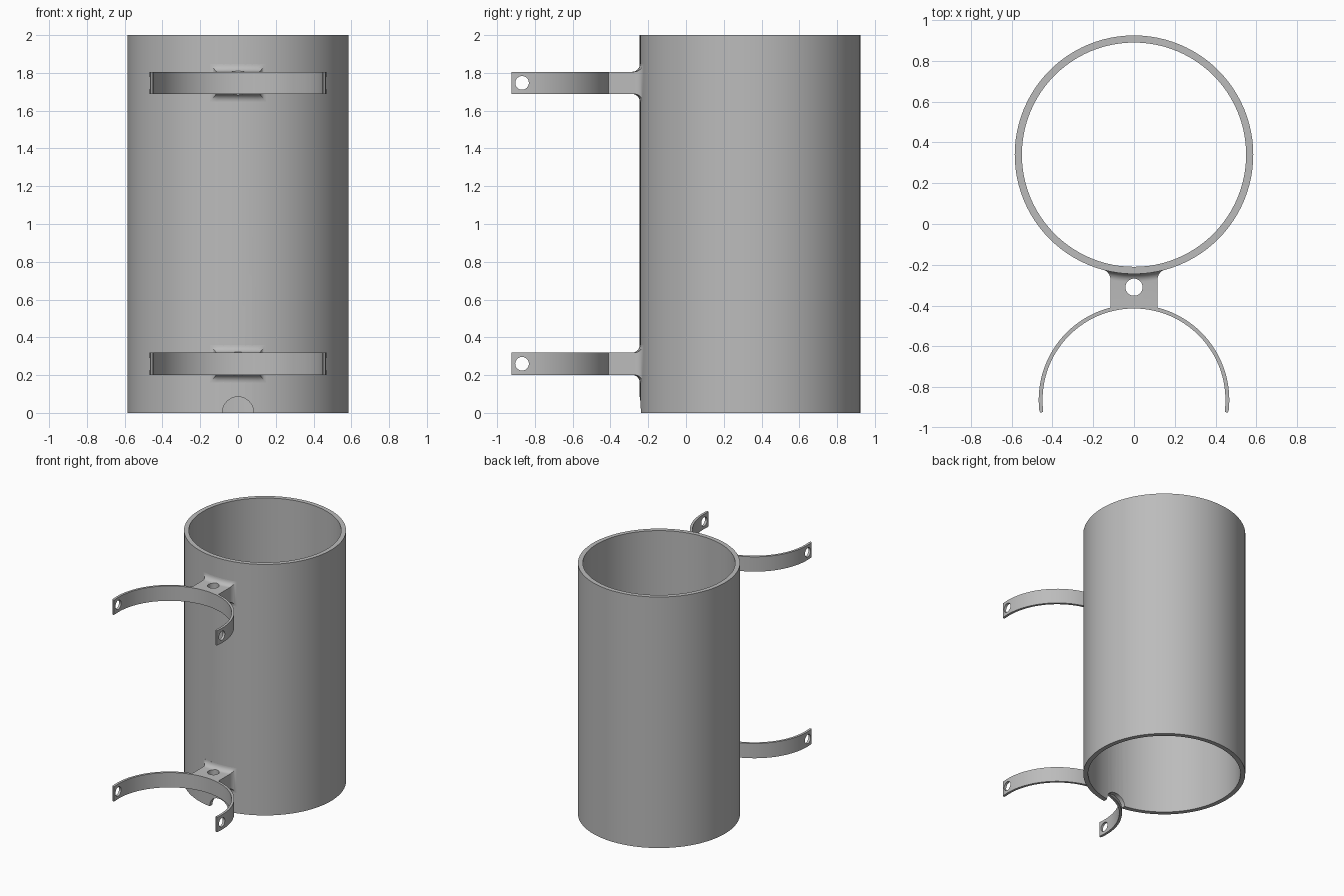
import bpy
import bmesh
from math import sin, cos, pi, sqrt, radians
from mathutils import Matrix, Vector

cube = bpy.data.objects.get("Cube")
if cube:
    bpy.data.objects.remove(cube, do_unlink=True)

TUBE_Y, TUBE_R, TUBE_IN = 0.34, 0.585, 0.55
CLIP_Y, CLIP_R, CLIP_T = -0.863, 0.458, 0.0095   # arc centre, mid radius, half thickness
CLIP_HALF = 0.059                                # half height of the clip band
LEVELS = {"lower": 0.26, "upper": 1.747}

grey = bpy.data.materials.new("plain grey")
grey.use_nodes = True
colour = (0.50, 0.50, 0.50, 1)
grey.diffuse_color = colour
grey.node_tree.nodes["Principled BSDF"].inputs["Base Color"].default_value = colour


def make_object(name, bm):
    bmesh.ops.recalc_face_normals(bm, faces=bm.faces)
    mesh = bpy.data.meshes.new(name)
    bm.to_mesh(mesh)
    bm.free()
    obj = bpy.data.objects.new(name, mesh)
    bpy.context.collection.objects.link(obj)
    mesh.materials.append(grey)
    return obj


def drill(obj, centre, radius, length, axis):
    """Cut a round hole through obj along the given axis."""
    bm = bmesh.new()
    turn = Vector((0, 0, 1)).rotation_difference(Vector(axis)).to_matrix().to_4x4()
    bmesh.ops.create_cone(bm, cap_ends=True, segments=40, radius1=radius, radius2=radius,
                          depth=length, matrix=Matrix.Translation(centre) @ turn)
    cutter = make_object("hole_cutter", bm)
    cutter.hide_render = True
    mod = obj.modifiers.new("hole", "BOOLEAN")
    mod.operation, mod.solver, mod.object = "DIFFERENCE", "EXACT", cutter
    graph = bpy.context.evaluated_depsgraph_get()
    old = obj.data
    obj.data = bpy.data.meshes.new_from_object(obj.evaluated_get(graph))
    obj.modifiers.clear()
    bpy.data.meshes.remove(old)
    bpy.data.objects.remove(cutter, do_unlink=True)


def smooth(obj):
    bpy.ops.object.select_all(action="DESELECT")
    obj.select_set(True)
    bpy.context.view_layer.objects.active = obj
    bpy.ops.object.shade_smooth_by_angle(angle=radians(30))


def build_tube():
    bm = bmesh.new()
    section = [(TUBE_R, 0), (TUBE_R, 2), (TUBE_IN, 2), (TUBE_IN, 0)]
    verts = [bm.verts.new((r, TUBE_Y, z)) for r, z in section]
    edges = [bm.edges.new((verts[i], verts[(i + 1) % 4])) for i in range(4)]
    bmesh.ops.spin(bm, geom=verts + edges, cent=(0, TUBE_Y, 0), axis=(0, 0, 1),
                   angle=2 * pi, steps=96, use_merge=True)
    bmesh.ops.remove_doubles(bm, verts=bm.verts, dist=0.0001)
    tube = make_object("tube", bm)
    # drain notch at the foot of the front wall
    drill(tube, (0, TUBE_Y - TUBE_R, 0.003), 0.082, 0.3, (0, 1, 0))
    smooth(tube)


def build_clip(name, z):
    """Thin half-ring band with rounded ends and a bolt hole in each end."""
    start, steps = radians(-6.6), 64
    angles = [start + (pi - 2 * start) * i / steps for i in range(steps + 1)]

    def at(radius, a):
        return Vector((radius * cos(a), CLIP_Y + radius * sin(a), z - CLIP_HALF))

    def end_cap(a, sign):
        out = Vector((cos(a), sin(a), 0))
        along = Vector((-sin(a), cos(a), 0)) * sign
        return [at(CLIP_R, a) + (out * cos(t) + along * sin(t)) * CLIP_T
                for t in (pi / 4, pi / 2, 3 * pi / 4)]

    outline = [at(CLIP_R + CLIP_T, a) for a in angles] + end_cap(angles[-1], 1)
    outline += [at(CLIP_R - CLIP_T, a) for a in reversed(angles)]
    outline += reversed(end_cap(angles[0], -1))
    bm = bmesh.new()
    face = bm.faces.new([bm.verts.new(p) for p in outline])
    top = bmesh.ops.extrude_face_region(bm, geom=[face])["geom"]
    bmesh.ops.translate(bm, vec=(0, 0, 2 * CLIP_HALF),
                        verts=[v for v in top if isinstance(v, bmesh.types.BMVert)])
    clip = make_object(name, bm)
    drill(clip, (0, -0.868, z), 0.036, 2, (1, 0, 0))
    smooth(clip)


def build_bracket(name, z):
    """Block that flares with a fillet into the curved tube wall."""
    flare, cols = 0.04, 10
    rings = [(None, 0)]
    for i in range(9):
        a = pi / 2 * i / 8
        rings.append((flare * (1 - sin(a)), flare * (1 - cos(a))))
    rings.append((-0.012, flare))
    bm = bmesh.new()
    loops = []
    for gap, grow in rings:
        width, height = 0.115 + grow * 0.8, CLIP_HALF + grow
        xs = [width * (2 * i / cols - 1) for i in range(cols + 1)]
        ring = [(x, z + height) for x in xs] + [(x, z - height) for x in reversed(xs)]
        loop = []
        for x, h in ring:
            wall = TUBE_Y - sqrt(TUBE_R ** 2 - x * x)
            band = CLIP_Y + sqrt(CLIP_R ** 2 - x * x)
            loop.append(bm.verts.new((x, band if gap is None else wall - gap, h)))
        loops.append(loop)
    count = len(loops[0])
    for a, b in zip(loops, loops[1:]):
        for i in range(count):
            j = (i + 1) % count
            bm.faces.new((a[i], a[j], b[j], b[i]))
    # close both ends with strips that follow the curve
    for loop in (loops[0], loops[-1]):
        for i in range(cols):
            bm.faces.new((loop[i], loop[i + 1], loop[count - 2 - i], loop[count - 1 - i]))
    bracket = make_object(name, bm)
    drill(bracket, (0, -0.31, z), 0.042, 0.5, (0, 0, 1))
    smooth(bracket)


build_tube()
for level, height in LEVELS.items():
    build_clip(level + "_clip", height)
    build_bracket(level + "_bracket", height)
